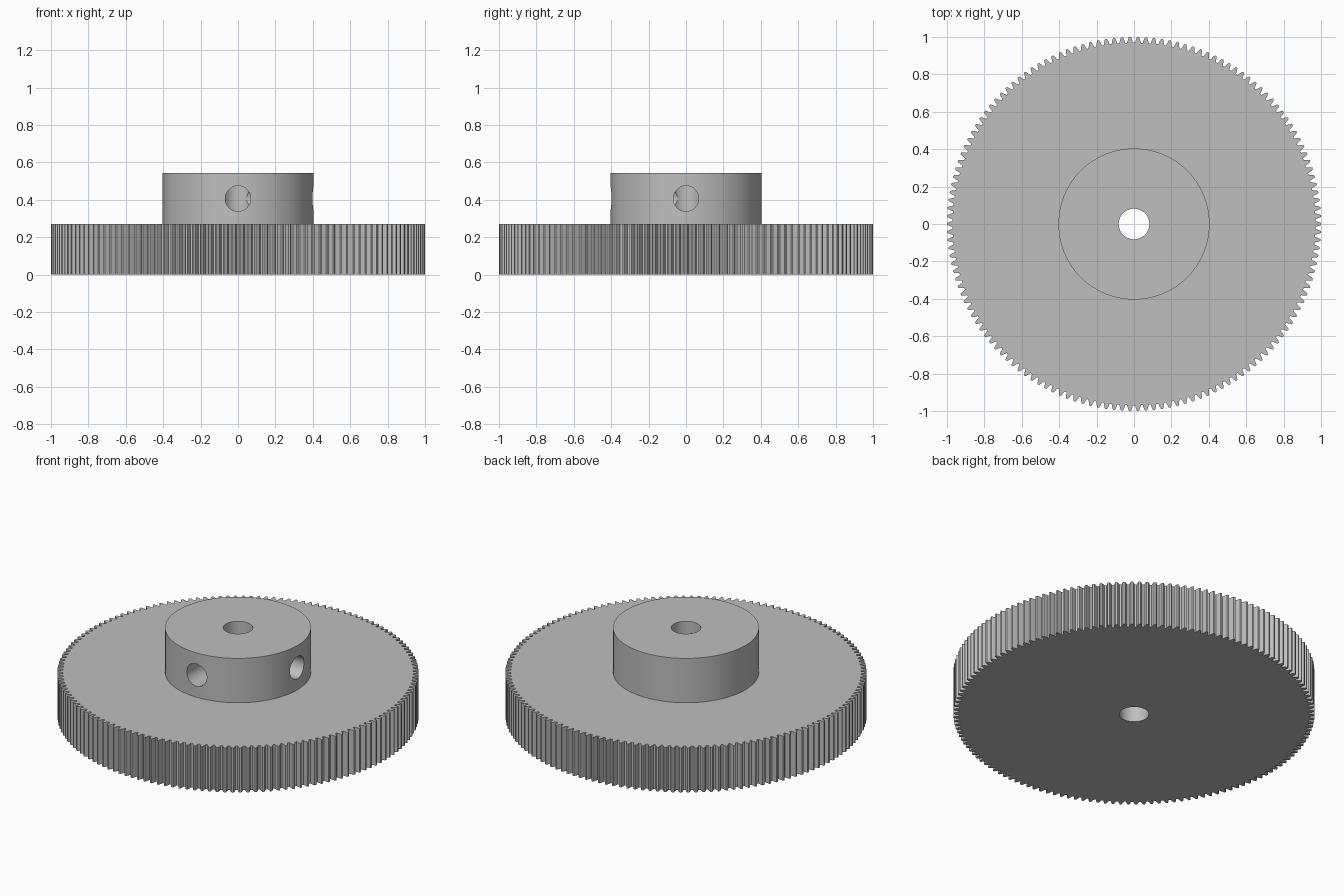
import bpy
import bmesh
from math import sin, cos, pi, radians
from mathutils import Matrix, Vector

# Main dimensions
TEETH = 146
TIP_R = 1.0
MODULE = 2 * TIP_R / (TEETH + 2)
ROOT_R = TIP_R - 2.25 * MODULE
PITCH_R = TIP_R - MODULE
WHEEL_H = 0.271
TOTAL_H = 0.542
HUB_R = 0.404
BORE_R = 0.082
SCREW_R = 0.068
SCREW_Z = (WHEEL_H + TOTAL_H) / 2

cube = bpy.data.objects.get("Cube")
if cube:
    bpy.data.objects.remove(cube, do_unlink=True)

steel = bpy.data.materials.new("plain grey steel")
steel.use_nodes = True
GREY = (0.52, 0.52, 0.52, 1)
steel.diffuse_color = GREY
steel.node_tree.nodes["Principled BSDF"].inputs["Base Color"].default_value = GREY


def prism(name, outline, bottom, top, matrix=Matrix()):
    """Extrude a flat outline along z into a closed solid."""
    bm = bmesh.new()
    base = bm.faces.new([bm.verts.new((x, y, bottom)) for x, y in outline])
    grown = bmesh.ops.extrude_face_region(bm, geom=[base], use_keep_orig=True)
    moved = [v for v in grown["geom"] if isinstance(v, bmesh.types.BMVert)]
    bmesh.ops.translate(bm, vec=Vector((0, 0, top - bottom)), verts=moved)
    bmesh.ops.recalc_face_normals(bm, faces=bm.faces)
    bm.transform(matrix)
    mesh = bpy.data.meshes.new(name)
    bm.to_mesh(mesh)
    bm.free()
    mesh.materials.append(steel)
    obj = bpy.data.objects.new(name, mesh)
    bpy.context.collection.objects.link(obj)
    return obj


def circle(radius, sides):
    return [(radius * cos(2 * pi * i / sides), radius * sin(2 * pi * i / sides))
            for i in range(sides)]


def gear_outline():
    """Each tooth: root, pitch and tip points, mirrored about its centre line."""
    flank = [(-0.37, ROOT_R), (-0.25, PITCH_R), (-0.12, TIP_R)]
    tooth = flank + [(-a, r) for a, r in reversed(flank)]
    step = 2 * pi / TEETH
    return [(r * cos((i + a) * step), r * sin((i + a) * step))
            for i in range(TEETH) for a, r in tooth]


def drill(target, cutters):
    """Cut the holes and keep the result as plain mesh."""
    bpy.ops.object.select_all(action="DESELECT")
    bpy.context.view_layer.objects.active = target
    target.select_set(True)
    for cutter in cutters:
        mod = target.modifiers.new(cutter.name, "BOOLEAN")
        mod.operation = "DIFFERENCE"
        mod.solver = "EXACT"
        mod.object = cutter
        bpy.ops.object.modifier_apply(modifier=mod.name)
    bpy.ops.object.shade_smooth_by_angle(angle=radians(20))


# Solid parts
wheel = prism("toothed_wheel", gear_outline(), 0, WHEEL_H)
hub = prism("hub", circle(HUB_R, 96), WHEEL_H, TOTAL_H)

# Hole cutters: central bore, and screw holes in the front and left of the hub
bore = prism("bore_cutter", circle(BORE_R, 64), -0.1, TOTAL_H + 0.1)
lift = Matrix.Translation((0, 0, SCREW_Z))
front_hole = prism("front_screw_cutter", circle(SCREW_R, 48), 0, HUB_R + 0.1,
                   lift @ Matrix.Rotation(pi / 2, 4, "X"))
left_hole = prism("left_screw_cutter", circle(SCREW_R, 48), 0, HUB_R + 0.1,
                  lift @ Matrix.Rotation(pi / 2, 4, "Y"))

cutters = [bore, front_hole, left_hole]
for cutter in cutters:
    cutter.hide_render = True

drill(wheel, [bore])
drill(hub, cutters)

for cutter in cutters:
    bpy.data.objects.remove(cutter, do_unlink=True)
